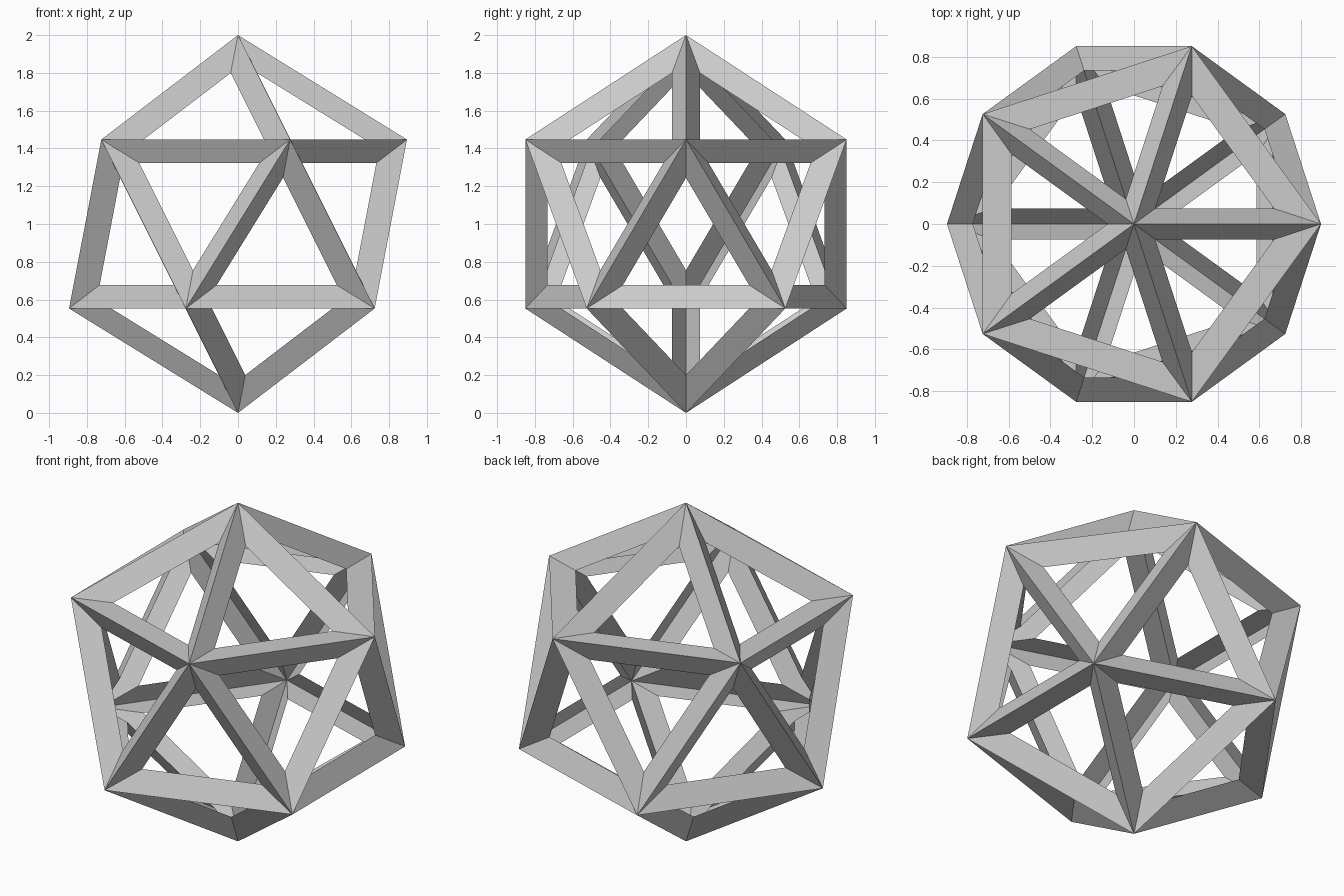
import bpy
import bmesh

STRUT_WIDTH = 0.111   # inset from each edge, within the face
STRUT_DEPTH = 0.083   # how far the inner rim sinks below the face

cube = bpy.data.objects.get("Cube")
if cube:
    bpy.data.objects.remove(cube, do_unlink=True)

# Single flat grey
grey = bpy.data.materials.new("grey")
grey.use_nodes = True
colour = (0.6, 0.6, 0.6, 1.0)
grey.diffuse_color = colour
for node in grey.node_tree.nodes:
    if node.type == 'BSDF_PRINCIPLED':
        node.inputs["Base Color"].default_value = colour

# Twenty-sided solid, standing on one corner
bm = bmesh.new()
bmesh.ops.create_icosphere(bm, subdivisions=1, radius=1.0)
panels = list(bm.faces)

# Folded struts: inset every panel, sink its inner rim, then open it up
bmesh.ops.inset_individual(bm, faces=panels, thickness=STRUT_WIDTH,
                           use_even_offset=True)
for panel in panels:
    panel.normal_update()
    sink = panel.normal * -STRUT_DEPTH
    for vert in panel.verts:
        vert.co += sink
bmesh.ops.delete(bm, geom=panels, context='FACES_ONLY')
bmesh.ops.translate(bm, verts=bm.verts, vec=(0, 0, 1))

mesh = bpy.data.meshes.new("open_frame")
bm.to_mesh(mesh)
bm.free()
mesh.materials.append(grey)
frame = bpy.data.objects.new("open_frame", mesh)
bpy.context.collection.objects.link(frame)
